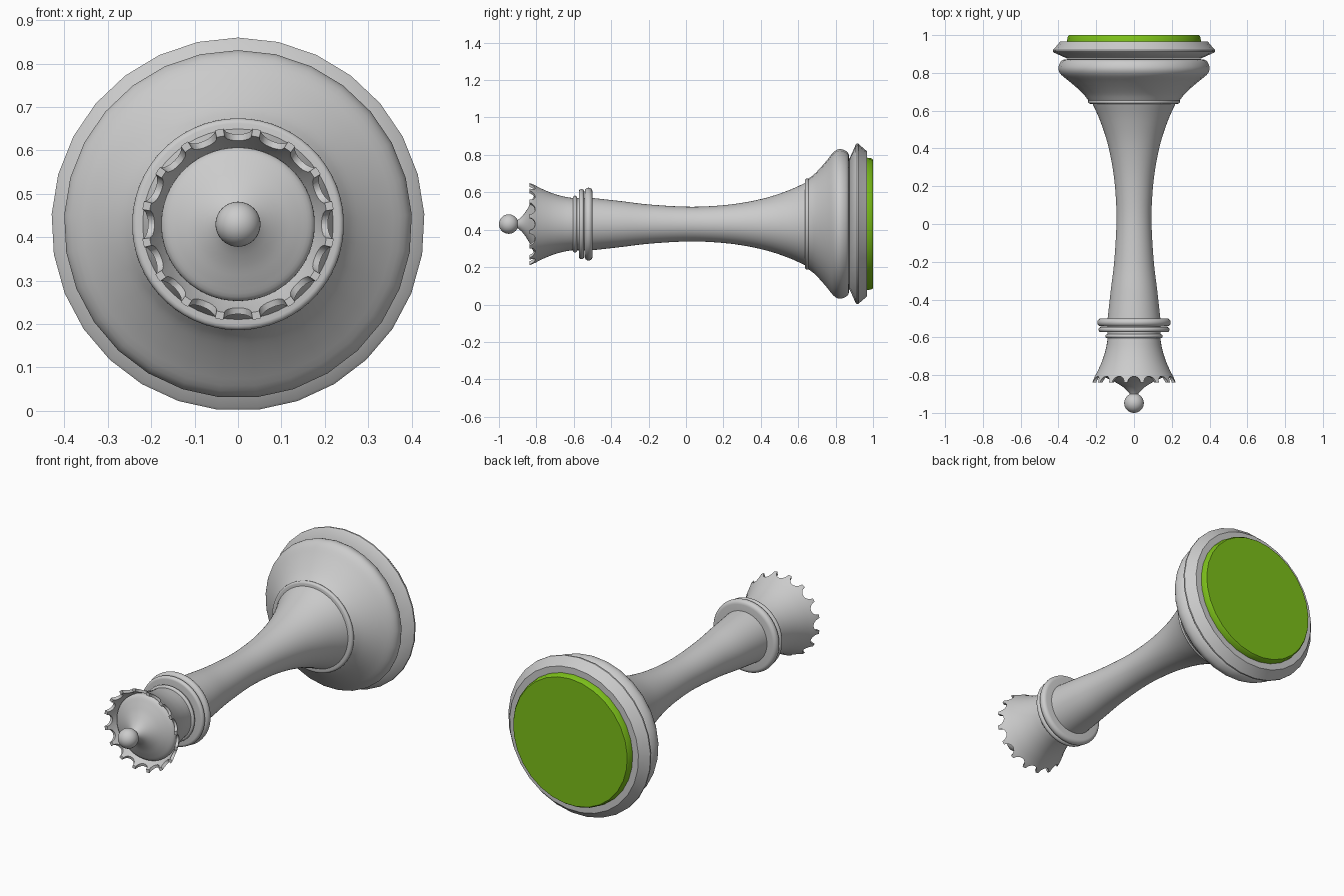
import bpy, bmesh, math
from mathutils import Vector, Matrix

if "Cube" in bpy.data.objects:
    bpy.data.objects.remove(bpy.data.objects["Cube"])

AXIS_Z = 0.43


def smooth_path(pts, n=5):
    """Catmull-Rom curve through (y, r) points."""
    p = [Vector(q) for q in pts]
    p = [2 * p[0] - p[1]] + p + [2 * p[-1] - p[-2]]
    out = []
    for a, b, c, d in zip(p, p[1:], p[2:], p[3:]):
        for i in range(n):
            t = i / n
            out.append(0.5 * (2 * b + (c - a) * t + (2 * a - 5 * b + 4 * c - d) * t * t
                              + (3 * b - a - 3 * c + d) * t ** 3))
    return [tuple(v) for v in out] + [tuple(pts[-1])]


def bead(y0, y1, r_in, r_out, n=8):
    """Half-round ring profile, from y0 to y1."""
    h = abs(y1 - y0) / 2
    mid, s = (y0 + y1) / 2, (1 if y0 > y1 else -1)
    arc = [(mid + s * h * math.cos(math.pi * i / n), r_out - h + h * math.sin(math.pi * i / n))
           for i in range(n + 1)]
    return [(y0, r_in)] + arc + [(y1, r_in)]


def lathe(name, profile, sides=58, closed=False, angle=35):
    """Revolve a (y, r) profile about the lying axis."""
    bm = bmesh.new()
    rings = [[bm.verts.new((r * math.sin(a), y, AXIS_Z + r * math.cos(a)))
              for a in (math.tau * i / sides for i in range(sides))] for y, r in profile]
    pairs = list(zip(rings, rings[1:])) + ([(rings[-1], rings[0])] if closed else [])
    for a, b in pairs:
        for i in range(sides):
            j = (i + 1) % sides
            bm.faces.new((a[i], a[j], b[j], b[i]))
    if not closed:
        bm.faces.new(rings[0])
        bm.faces.new(rings[-1])
    bmesh.ops.recalc_face_normals(bm, faces=bm.faces[:])
    return finish(name, bm, angle)


def finish(name, bm, angle=35):
    me = bpy.data.meshes.new(name)
    bm.to_mesh(me)
    bm.free()
    ob = bpy.data.objects.new(name, me)
    bpy.context.collection.objects.link(ob)
    shade(ob, angle)
    return ob


def shade(ob, angle=35):
    bpy.ops.object.select_all(action='DESELECT')
    ob.select_set(True)
    bpy.context.view_layer.objects.active = ob
    bpy.ops.object.shade_smooth_by_angle(angle=math.radians(angle))


# felt pad under the base
felt = lathe("felt_pad", [(1.0, 0.345), (0.99, 0.352), (0.96, 0.356)], 29)
green = bpy.data.materials.new("felt_green")
green.diffuse_color = (0.2, 0.52, 0.01, 1)
green.use_nodes = True
green.node_tree.nodes["Principled BSDF"].inputs["Base Color"].default_value = green.diffuse_color
felt.data.materials.append(green)

# base: sharp rim, then rounded swell sweeping into the shaft
lathe("base_rim", [(0.967, 0.36), (0.967, 0.39), (0.927, 0.424), (0.921, 0.43),
                   (0.913, 0.43), (0.907, 0.424), (0.875, 0.352)], 29)
lathe("base_swell", smooth_path([(0.873, 0.35), (0.868, 0.378), (0.85, 0.394), (0.82, 0.401),
                                 (0.79, 0.386), (0.755, 0.343), (0.72, 0.302),
                                 (0.685, 0.266), (0.655, 0.243)], 3), 29)
lathe("lower_collar", bead(0.66, 0.636, 0.2, 0.244, 6))

# waisted shaft
lathe("shaft", smooth_path([(0.65, 0.226), (0.55, 0.181), (0.43, 0.141), (0.29, 0.112),
                            (0.15, 0.097), (0, 0.093), (-0.2, 0.105), (-0.35, 0.123),
                            (-0.52, 0.142)]))

# neck rings
lathe("neck_ring_large", bead(-0.5, -0.542, 0.12, 0.195))
lathe("neck_ring_small", bead(-0.545, -0.573, 0.12, 0.188))
lathe("neck_core", [(-0.53, 0.14), (-0.62, 0.14)])
lathe("neck_ring_thin", bead(-0.583, -0.604, 0.12, 0.152, 6))

# crown: flared cup with an open top
outer = smooth_path([(-0.605, 0.139), (-0.66, 0.149), (-0.72, 0.167), (-0.78, 0.193),
                     (-0.82, 0.215), (-0.838, 0.223)], 4)
inner = [(-0.838, 0.206), (-0.78, 0.18), (-0.72, 0.14), (-0.605, 0.1)]
crown = lathe("crown", outer + inner, 64, closed=True)

# scallops cut around the crown edge
bm = bmesh.new()
for i in range(16):
    m = (Matrix.Translation((0, -0.838, AXIS_Z)) @ Matrix.Rotation(math.tau * i / 16, 4, 'Y')
         @ Matrix.Translation((0, 0, 0.215)))
    bmesh.ops.create_cone(bm, cap_ends=True, segments=20, radius1=0.0245,
                          radius2=0.0415, depth=0.11, matrix=m)
cutter = finish("scallop_cutter", bm)
cutter.hide_render = True
mod = crown.modifiers.new("scallops", 'BOOLEAN')
mod.operation, mod.solver, mod.object = 'DIFFERENCE', 'EXACT', cutter
bpy.context.view_layer.objects.active = crown
bpy.ops.object.modifier_apply(modifier=mod.name)
bpy.data.objects.remove(cutter)
shade(crown)

# domed cap and finial ball
lathe("crown_cap", smooth_path([(-0.77, 0.176), (-0.798, 0.174), (-0.818, 0.14), (-0.84, 0.095),
                                (-0.868, 0.052), (-0.9, 0.022), (-0.92, 0.02)], 4))
bm = bmesh.new()
bmesh.ops.create_uvsphere(bm, u_segments=32, v_segments=20, radius=0.052,
                          matrix=Matrix.Translation((0, -0.948, AXIS_Z))
                          @ Matrix.Rotation(math.pi / 2, 4, 'X'))
finish("finial_ball", bm)
